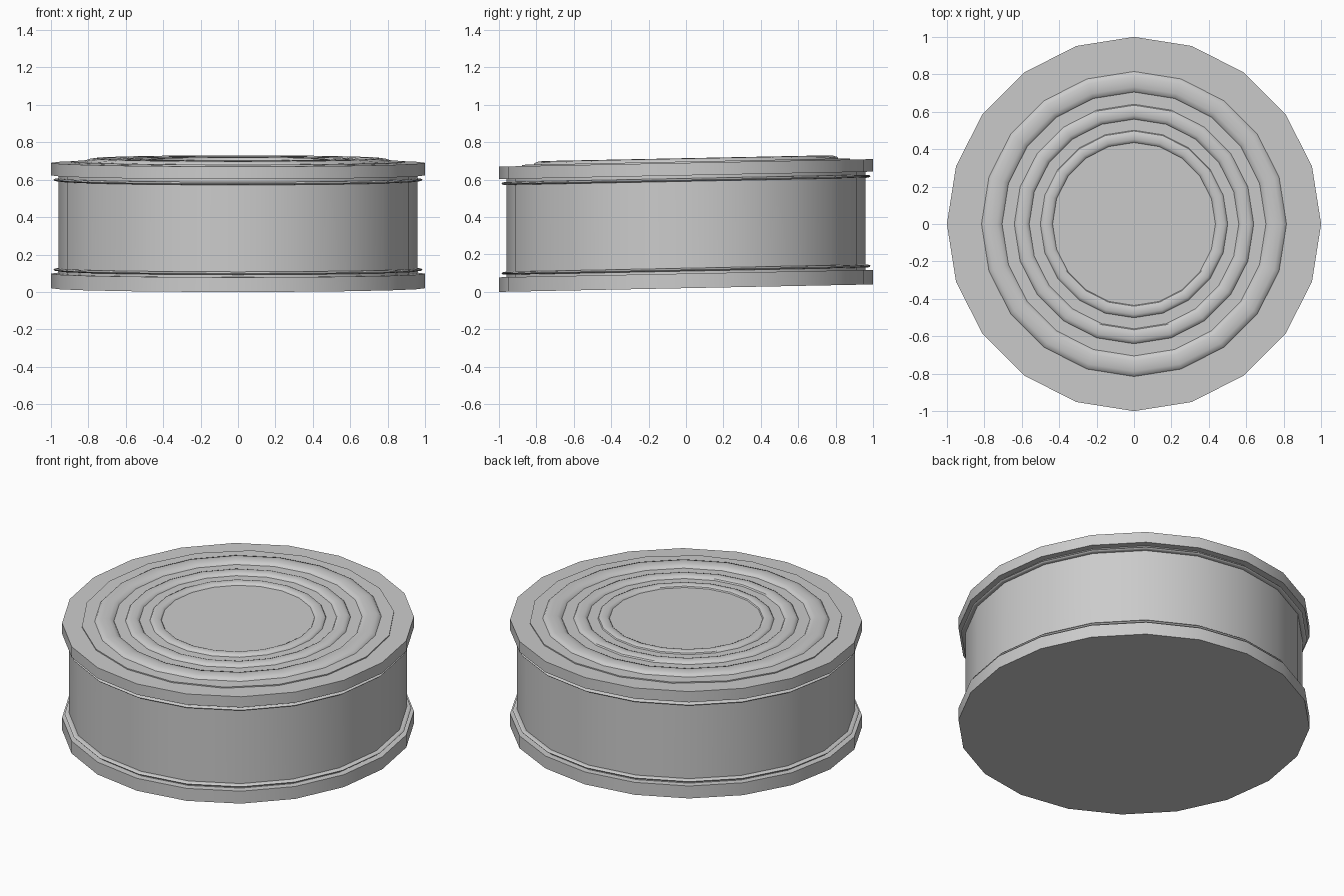
import bpy, bmesh, math
from mathutils import Matrix

if "Cube" in bpy.data.objects:
    bpy.data.objects.remove(bpy.data.objects["Cube"])

# Slight tilt: the tin rises gently towards +y
TILT = Matrix(((1, 0, 0, 0), (0, 1, 0, 0), (0, 0.02, 1, 0.02), (0, 0, 0, 1)))


def lathe(name, profile, sides=20, closed=False):
    """Spin an (r, z) profile about z; open profiles get flat end caps."""
    bm = bmesh.new()
    rings = []
    for r, z in profile:
        rings.append([bm.verts.new((r * math.cos(2 * math.pi * i / sides),
                                    r * math.sin(2 * math.pi * i / sides), z))
                      for i in range(sides)])
    n = len(rings)
    for k in range(n if closed else n - 1):
        a, b = rings[k], rings[(k + 1) % n]
        for i in range(sides):
            j = (i + 1) % sides
            bm.faces.new((a[i], a[j], b[j], b[i]))
    if not closed:
        bm.faces.new(rings[0][::-1])
        bm.faces.new(rings[-1])
    bmesh.ops.transform(bm, matrix=TILT, verts=bm.verts)
    bmesh.ops.recalc_face_normals(bm, faces=bm.faces)
    mesh = bpy.data.meshes.new(name)
    bm.to_mesh(mesh)
    bm.free()
    obj = bpy.data.objects.new(name, mesh)
    bpy.context.collection.objects.link(obj)
    bpy.ops.object.select_all(action='DESELECT')
    obj.select_set(True)
    bpy.context.view_layer.objects.active = obj
    bpy.ops.object.shade_smooth_by_angle(angle=math.radians(35))
    return obj


def ring(name, radius, z, thick, height):
    """Torus-like bead with an elliptical section."""
    section = [(radius + thick * math.cos(a), z + height * math.sin(a))
               for a in (2 * math.pi * i / 12 for i in range(12))]
    return lathe(name, section, closed=True)


# Can body and the two rims
lathe("can_wall", [(0.96, 0.04), (0.96, 0.64)])
lathe("bottom_rim", [(1, 0), (1, 0.078)])
lathe("top_rim", [(1, 0.603), (1, 0.67)])

# Thin beads beside the rims
ring("bottom_bead", 0.965, 0.099, 0.021, 0.008)
ring("top_bead", 0.965, 0.579, 0.021, 0.008)

# Lid panel with three pressed ridges
lathe("lid_panel", [(0.89, 0.66), (0.89, 0.677)], sides=18)
ring("outer_ridge", 0.76, 0.677, 0.055, 0.018)
ring("middle_ridge", 0.60, 0.677, 0.04, 0.016)
ring("inner_ridge", 0.468, 0.677, 0.033, 0.014)
